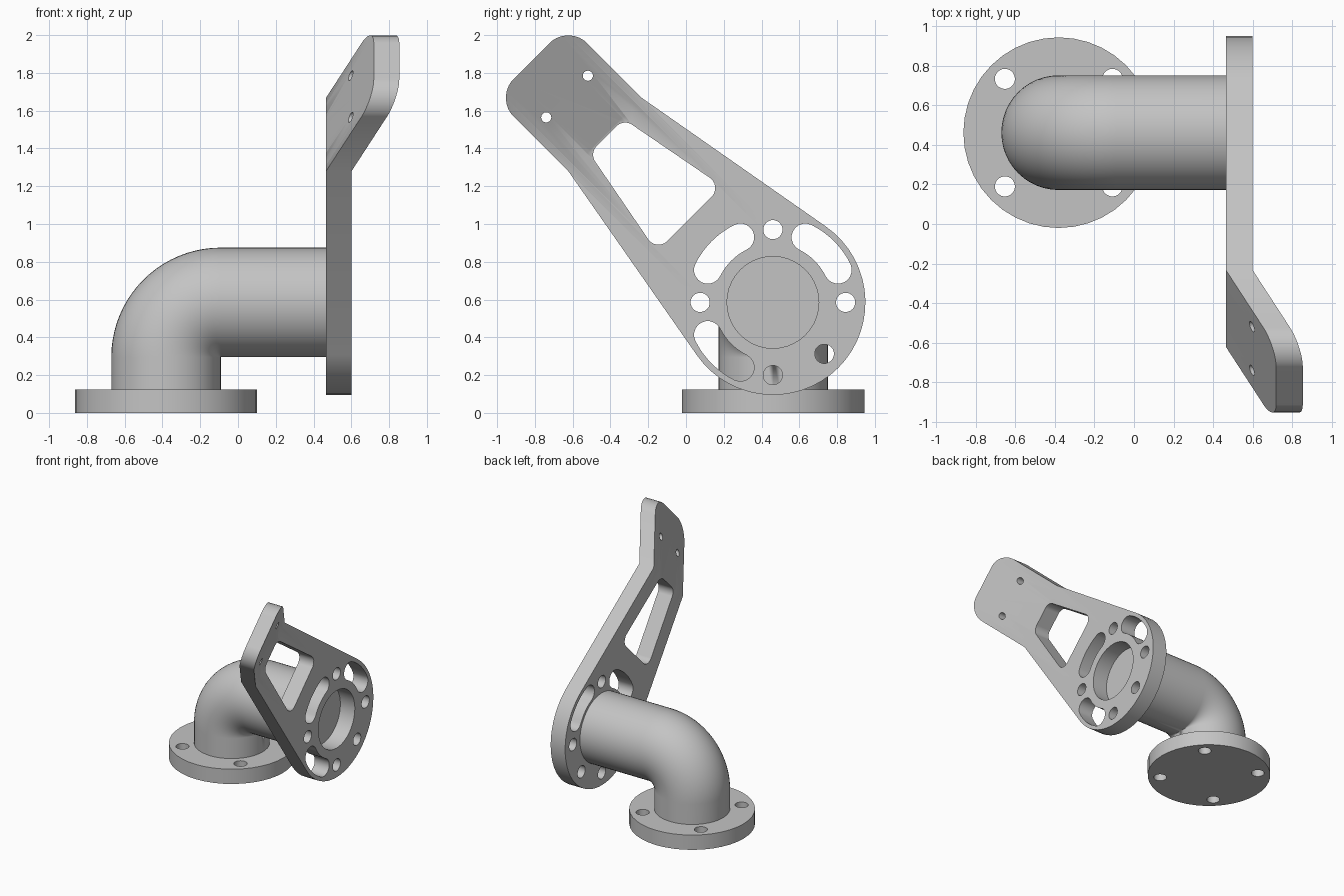
import bpy
import bmesh
from math import sin, cos, pi, radians, atan2, acos, hypot
from mathutils import Vector, Matrix

cube = bpy.data.objects.get("Cube")
if cube:
    bpy.data.objects.remove(cube, do_unlink=True)

GREY = (0.55, 0.55, 0.55, 1)
grey = bpy.data.materials.new("grey metal")
grey.use_nodes = True
grey.diffuse_color = GREY
grey.node_tree.nodes["Principled BSDF"].inputs["Base Color"].default_value = GREY


def arc(cx, cy, r, a0, a1, n):
    """Points along an arc, angles in degrees, both ends included."""
    angles = [radians(a0 + (a1 - a0) * i / n) for i in range(n + 1)]
    return [Vector((cx + r * cos(a), cy + r * sin(a))) for a in angles]


def circle(cx, cy, r, n):
    return arc(cx, cy, r, 0, 360, n)[:-1]


def slot(radius, half_width, mid, half_angle):
    """Curved slot that follows a circle around the origin."""
    a0, a1 = mid - half_angle, mid + half_angle
    e0, e1 = [(radius * cos(radians(a)), radius * sin(radians(a))) for a in (a0, a1)]
    return (arc(0, 0, radius + half_width, a0, a1, 8)
            + arc(*e1, half_width, a1, a1 + 180, 10)[1:-1]
            + arc(0, 0, radius - half_width, a1, a0, 8)
            + arc(*e0, half_width, a0 + 180, a0 + 360, 10)[1:-1])


def fillet(prev, corner, following, r, n=8):
    """Round one corner of a polygon."""
    p = Vector(corner)
    d1, d2 = (Vector(prev) - p).normalized(), (Vector(following) - p).normalized()
    half = d1.angle(d2) / 2
    centre = p + (d1 + d2).normalized() * r / sin(half)
    reach = r * cos(half) / sin(half)
    s, e = p + d1 * reach - centre, p + d2 * reach - centre
    return [centre + s.lerp(e, i / n).normalized() * r for i in range(n + 1)]


def finish(name, bm):
    bmesh.ops.recalc_face_normals(bm, faces=bm.faces)
    mesh = bpy.data.meshes.new(name)
    bm.to_mesh(mesh)
    bm.free()
    mesh.materials.append(grey)
    obj = bpy.data.objects.new(name, mesh)
    bpy.context.collection.objects.link(obj)
    bpy.ops.object.select_all(action="DESELECT")
    obj.select_set(True)
    bpy.context.view_layer.objects.active = obj
    bpy.ops.object.shade_smooth_by_angle(angle=radians(30))
    weighted = obj.modifiers.new("weighted normals", "WEIGHTED_NORMAL")
    weighted.keep_sharp = True
    return obj


def slab(outlines, thickness):
    """Flat slab from an outer outline plus hole outlines, from z = 0 up."""
    curve = bpy.data.curves.new("slab", "CURVE")
    curve.dimensions = "2D"
    curve.fill_mode = "BOTH"
    curve.extrude = thickness / 2
    for pts in outlines:
        spline = curve.splines.new("POLY")
        spline.points.add(len(pts) - 1)
        for point, p in zip(spline.points, pts):
            point.co = (p.x, p.y, 0, 1)
        spline.use_cyclic_u = True
    temp = bpy.data.objects.new("slab", curve)
    bpy.context.collection.objects.link(temp)
    graph = bpy.context.evaluated_depsgraph_get()
    mesh = bpy.data.meshes.new_from_object(temp.evaluated_get(graph))
    bm = bmesh.new()
    bm.from_mesh(mesh)
    bpy.data.objects.remove(temp, do_unlink=True)
    bpy.data.meshes.remove(mesh)
    bmesh.ops.remove_doubles(bm, verts=bm.verts, dist=0.0005)
    bmesh.ops.translate(bm, verts=bm.verts, vec=(0, 0, thickness / 2))
    return bm


AXIS_Y = 0.462
PIPE_X, PIPE_R = -0.381, 0.29

# Base flange with four bolt holes
BOLT = 0.272
flange = slab([circle(0, 0, 0.482, 40)]
              + [circle(sx * BOLT, sy * BOLT, 0.051, 20) for sx in (-1, 1) for sy in (-1, 1)],
              0.125)
bmesh.ops.translate(flange, verts=flange.verts, vec=(PIPE_X, AXIS_Y, 0))
finish("base_flange", flange)

# Elbow pipe: rings swept round a tight quarter bend
PIVOT = Vector((PIPE_X + PIPE_R, AXIS_Y, 0.295))
PLATE_X = 0.465
SIDES, STEPS = 48, 20
stations = [(0, Vector((0, 0, 0.11 - PIVOT.z)))]
stations += [(pi / 2 * i / STEPS, Vector()) for i in range(STEPS + 1)]
stations += [(pi / 2, Vector((PLATE_X - PIVOT.x, 0, 0)))]
pipe = bmesh.new()
rings = []
for a, shift in stations:
    out = Vector((-cos(a), 0, sin(a)))
    centre = PIVOT + out * PIPE_R + shift
    ring = []
    for k in range(SIDES):
        t = 2 * pi * k / SIDES
        ring.append(pipe.verts.new(centre + PIPE_R * (out * cos(t) + Vector((0, sin(t), 0)))))
    rings.append(ring)
for r0, r1 in zip(rings, rings[1:]):
    for k in range(SIDES):
        j = (k + 1) % SIDES
        pipe.faces.new((r0[k], r0[j], r1[j], r1[k]))
pipe.faces.new(rings[0])
pipe.faces.new(rings[-1])
bmesh.ops.remove_doubles(pipe, verts=pipe.verts, dist=0.0005)
finish("elbow_pipe", pipe)

# Arm plate, drawn along its own axis with the ring centre at the origin
RING_R, BEND, HALF, TIP = 0.49, 1.255, 0.275, 1.807
tangent = 180 / pi * (atan2(HALF, BEND) + acos(RING_R / hypot(BEND, HALF)))
low, high = Vector((BEND, -HALF)), Vector((BEND, HALF))
tip_low, tip_high = Vector((TIP, -HALF)), Vector((TIP, HALF))
outline = (arc(0, 0, RING_R, tangent, 360 - tangent, 30) + [low]
           + fillet(low, tip_low, tip_high, 0.14)
           + fillet(tip_low, tip_high, high, 0.14) + [high])

# Tapered window
quad = [(0.625, -0.245), (1.245, -0.128), (1.245, 0.128), (0.625, 0.245)]
window = []
for i, corner in enumerate(quad):
    window += fillet(quad[i - 1], corner, quad[(i + 1) % 4], 0.065)

# Ring holes, slots, centre bore and tip screw holes
BOLT_R = 0.385
holes = [window, circle(0, 0, 0.243, 40)]
for deg in (45, 135, 180, 225, 315):
    a = radians(deg)
    holes.append(circle(BOLT_R * cos(a), BOLT_R * sin(a), 0.051, 20))
holes += [slot(BOLT_R, 0.073, deg, 18.5) for deg in (0, 90, 270)]
holes += [circle(1.541, side * 0.156, 0.027, 16) for side in (-1, 1)]
plate = slab([outline] + holes, 0.135)

# Bend the tip outwards
bmesh.ops.bisect_plane(plate, geom=plate.verts[:] + plate.edges[:] + plate.faces[:],
                       plane_co=(BEND, 0, 0), plane_no=(1, 0, 0), dist=0.0001)
for v in plate.verts:
    v.co.z += 0.46 * max(0, v.co.x - BEND)

# Stand the plate up, leaning forward at 45 degrees
h = 0.5 ** 0.5
plate.transform(Matrix(((0, 0, 1, PLATE_X),
                        (-h, h, 0, AXIS_Y - 0.002),
                        (h, h, 0, 0.585),
                        (0, 0, 0, 1))))
finish("arm_plate", plate)
